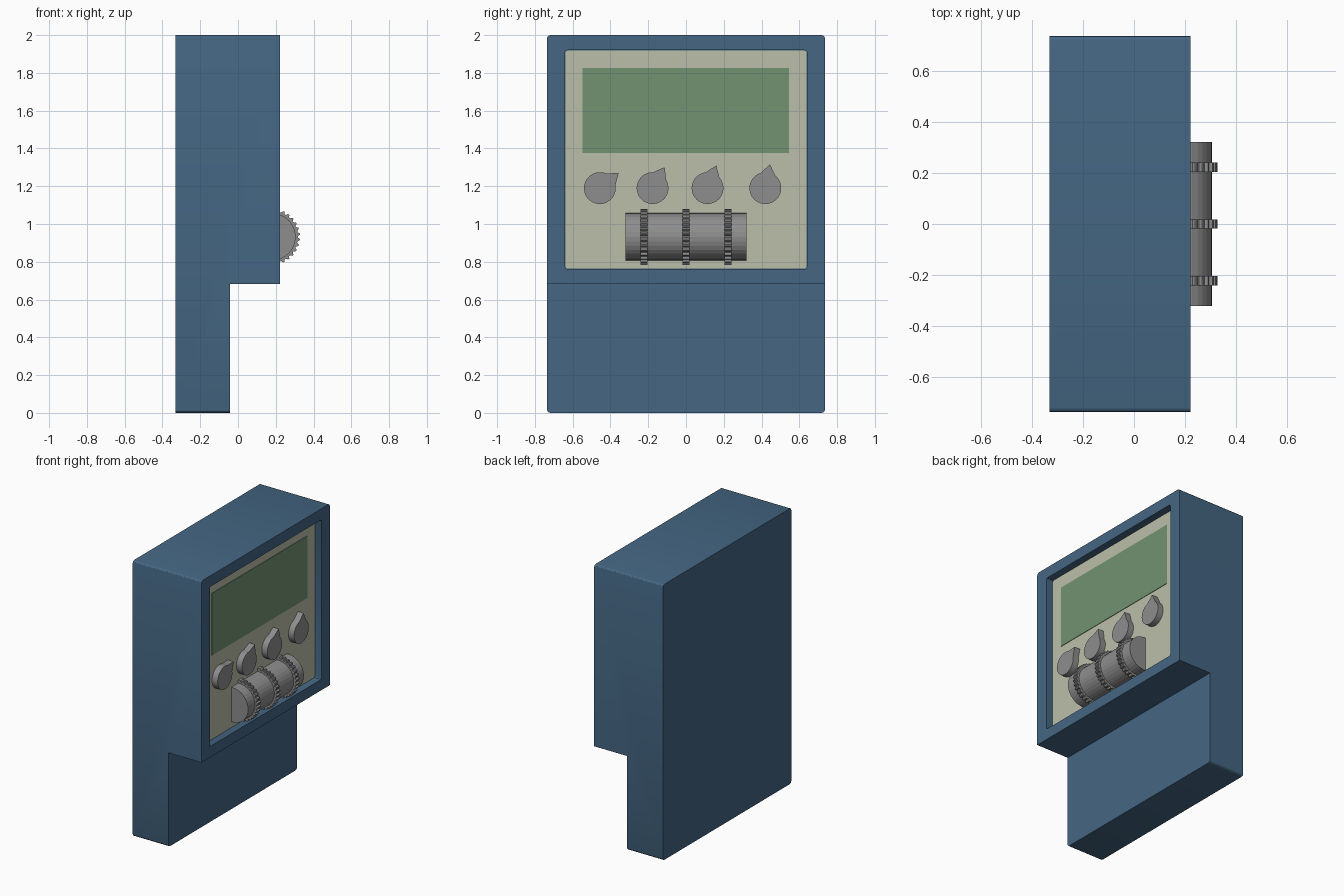
import bpy, bmesh, math
from mathutils import Vector

if "Cube" in bpy.data.objects:
    bpy.data.objects.remove(bpy.data.objects["Cube"])


def material(name, colour):
    m = bpy.data.materials.new(name)
    m.diffuse_color = (*colour, 1)
    m.use_nodes = True
    m.node_tree.nodes["Principled BSDF"].inputs["Base Color"].default_value = m.diffuse_color
    return m


BLUE = material("blue_case", (0.058, 0.133, 0.225))
CREAM = material("cream_panel", (0.50, 0.52, 0.40))
GREEN = material("green_display", (0.165, 0.29, 0.165))
GREY = material("grey_controls", (0.27, 0.27, 0.27))

PANEL_X = 0.17   # front surface of the recessed panel
FRONT_X = 0.222  # front surface of the case


def finish(name, bm, mat):
    bmesh.ops.recalc_face_normals(bm, faces=bm.faces)
    mesh = bpy.data.meshes.new(name)
    bm.to_mesh(mesh)
    bm.free()
    mesh.materials.append(mat)
    obj = bpy.data.objects.new(name, mesh)
    bpy.context.collection.objects.link(obj)
    return obj


def prism(points, offset):
    """Closed solid made by extruding a polygon along an offset."""
    bm = bmesh.new()
    face = bm.faces.new([bm.verts.new(p) for p in points])
    new = bmesh.ops.extrude_face_region(bm, geom=[face])["geom"]
    bmesh.ops.translate(bm, vec=Vector(offset),
                        verts=[v for v in new if isinstance(v, bmesh.types.BMVert)])
    return bm


def block(x0, x1, y0, y1, z0, z1):
    return prism([(x0, y0, z0), (x0, y1, z0), (x0, y1, z1), (x0, y0, z1)], (x1 - x0, 0, 0))


def bevel_x_edges(bm, width, test=lambda e: True):
    """Round the edges that run from back to front."""
    edges = [e for e in bm.edges
             if abs((e.verts[0].co - e.verts[1].co).normalized().x) > 0.99 and test(e)]
    bmesh.ops.bevel(bm, geom=edges, offset=width, segments=3, profile=0.5, affect='EDGES')


def smooth(obj, angle=30):
    bpy.ops.object.select_all(action='DESELECT')
    obj.select_set(True)
    bpy.context.view_layer.objects.active = obj
    bpy.ops.object.shade_smooth_by_angle(angle=math.radians(angle))


# Case: L-shaped side profile with softened top and bottom corners
outline = [(-0.33, 0), (-0.042, 0), (-0.042, 0.683), (FRONT_X, 0.683), (FRONT_X, 2), (-0.33, 2)]
bm = prism([(x, -0.736, z) for x, z in outline], (0, 1.472, 0))
bevel_x_edges(bm, 0.018, lambda e: e.verts[0].co.z < 0.1 or e.verts[0].co.z > 1.9)
case = finish("case", bm, BLUE)

# Recess cut in the front of the case
bm = block(PANEL_X - 0.005, 0.4, -0.64, 0.64, 0.762, 1.92)
bevel_x_edges(bm, 0.012)
cutter = finish("recess_cutter", bm, BLUE)
cut = case.modifiers.new("recess", 'BOOLEAN')
cut.operation, cut.solver, cut.object = 'DIFFERENCE', 'EXACT', cutter
bpy.context.view_layer.objects.active = case
bpy.ops.object.modifier_apply(modifier=cut.name)
bpy.data.objects.remove(cutter)
smooth(case)

# Face panel and display
bm = block(PANEL_X - 0.005, PANEL_X, -0.638, 0.638, 0.764, 1.918)
bevel_x_edges(bm, 0.011)
finish("face_panel", bm, CREAM)
finish("display", block(PANEL_X - 0.002, PANEL_X + 0.004, -0.548, 0.546, 1.375, 1.825), GREEN)

# Pointer knobs: a disc outline with one pointed tip, each turned differently
for i, (y, turn) in enumerate([(-0.456, 39), (-0.177, 60), (0.114, 69), (0.42, 79)]):
    pts = [(0.084, a) for a in range(28, 333, 8)] + [(0.084, 332), (0.128, 360)]
    ring = [(PANEL_X, y + r * math.cos(math.radians(a + turn)),
             1.19 + r * math.sin(math.radians(a + turn))) for r, a in pts]
    knob = finish(f"pointer_knob_{i + 1}", prism(ring, (0.045, 0, 0)), GREY)
    smooth(knob)


# Roller half sunk in the panel, with three toothed rings
def half_round(name, radii, y, width, cx=0.18, cz=0.932):
    """Half disc facing the front; radii are given evenly from bottom to top."""
    n = len(radii) - 1
    arc = []
    for k, r in enumerate(radii):
        a = math.pi * (k / n - 0.5)
        arc.append((cx + r * math.cos(a), y - width / 2, cz + r * math.sin(a)))
    back = [(PANEL_X - 0.003, y - width / 2, arc[-1][2]),
            (PANEL_X - 0.003, y - width / 2, arc[0][2])]
    return finish(name, prism(arc + back, (0, width, 0)), GREY)


half_round("roller", [0.125] * 17, 0, 0.64)
for i, y in enumerate((-0.222, 0, 0.222)):
    teeth = [0.148, 0.148, 0.137, 0.137] * 15 + [0.148, 0.148]
    half_round(f"toothed_ring_{i + 1}", teeth, y, 0.036)
